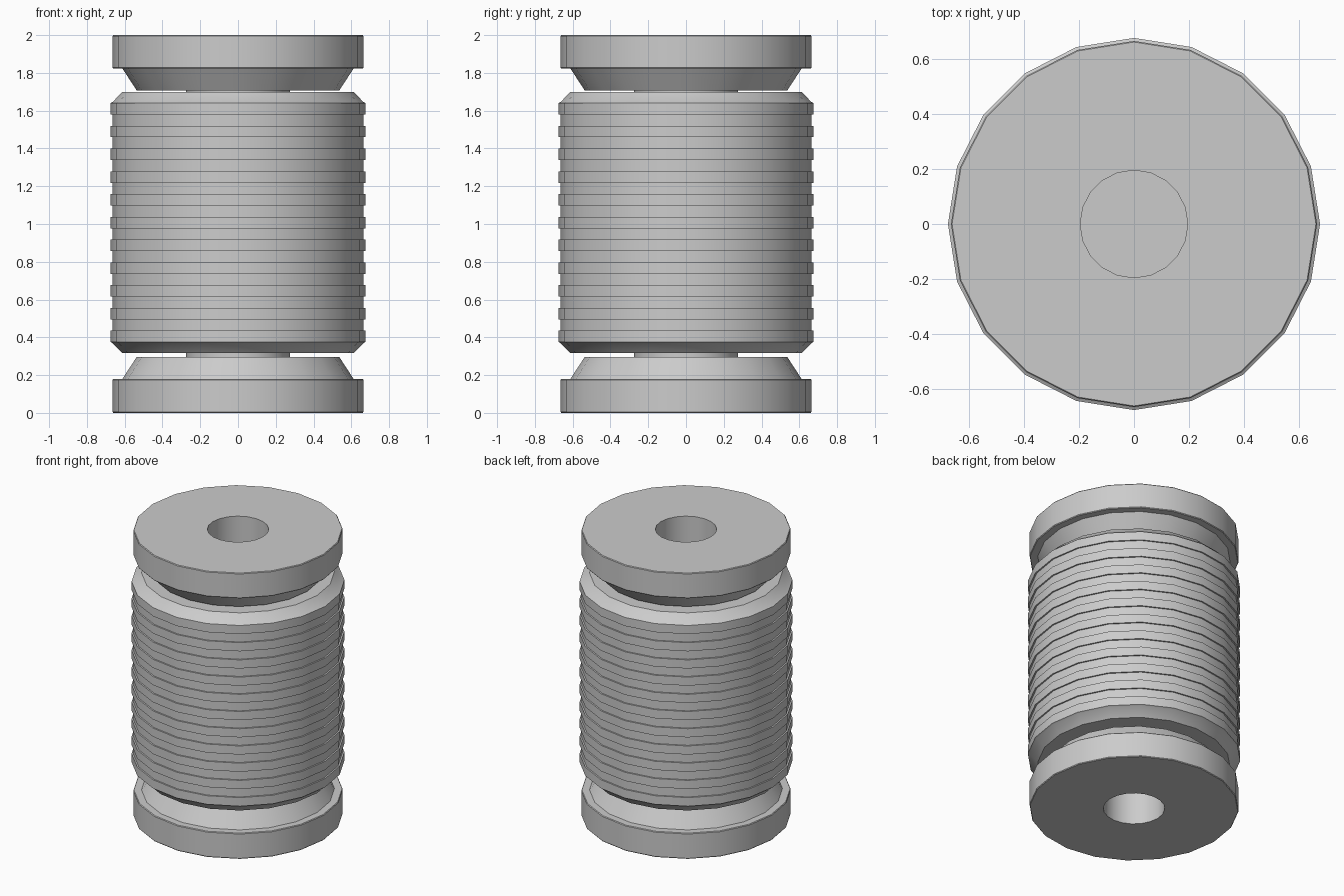
import bpy, bmesh, math

if "Cube" in bpy.data.objects:
    bpy.data.objects.remove(bpy.data.objects["Cube"])

SIDES = 20


def lathe(name, profile, closed=True):
    """Revolve (radius, z) points around z; open profiles get flat end caps."""
    bm = bmesh.new()
    rings = []
    for r, z in profile:
        rings.append([bm.verts.new((r * math.cos(2 * math.pi * i / SIDES),
                                    r * math.sin(2 * math.pi * i / SIDES), z))
                      for i in range(SIDES)])
    pairs = list(zip(rings, rings[1:]))
    if closed:
        pairs.append((rings[-1], rings[0]))
    else:
        bm.faces.new(rings[0])
        bm.faces.new(rings[-1])
    for a, b in pairs:
        for i in range(SIDES):
            j = (i + 1) % SIDES
            bm.faces.new((a[i], a[j], b[j], b[i]))
    bmesh.ops.recalc_face_normals(bm, faces=bm.faces)
    mesh = bpy.data.meshes.new(name)
    bm.to_mesh(mesh)
    bm.free()
    obj = bpy.data.objects.new(name, mesh)
    bpy.context.collection.objects.link(obj)
    bpy.context.view_layer.objects.active = obj
    obj.select_set(True)
    bpy.ops.object.shade_smooth_by_angle(angle=math.radians(25))
    obj.select_set(False)
    return obj


# End flanges: disc, tapered shoulder and central hole
flange = [(0.195, 0), (0.66, 0), (0.664, 0.005), (0.664, 0.175), (0.66, 0.18),
          (0.612, 0.18), (0.537, 0.295), (0.195, 0.295)]
lathe("bottom_flange", flange)
lathe("top_flange", [(r, 2.003 - z if z > 0.1 else 2 - z) for r, z in flange])

# Solid core closing the ends of the holes
lathe("core", [(0.276, 0.294), (0.276, 1.709)], closed=False)

# Wound thread: bevelled ends with alternating ridges and grooves
bands, low, high = 21, 0.375, 1.64
step = (high - low) / bands
winding = [(0.276, 0.316), (0.612, 0.316), (0.665, 0.37)]
for k in range(bands):
    radius = 0.675 if k % 2 == 0 else 0.665
    winding += [(radius, low + k * step), (radius, low + (k + 1) * step)]
winding += [(0.665, 1.645), (0.612, 1.699), (0.276, 1.699)]
lathe("thread_winding", winding)
